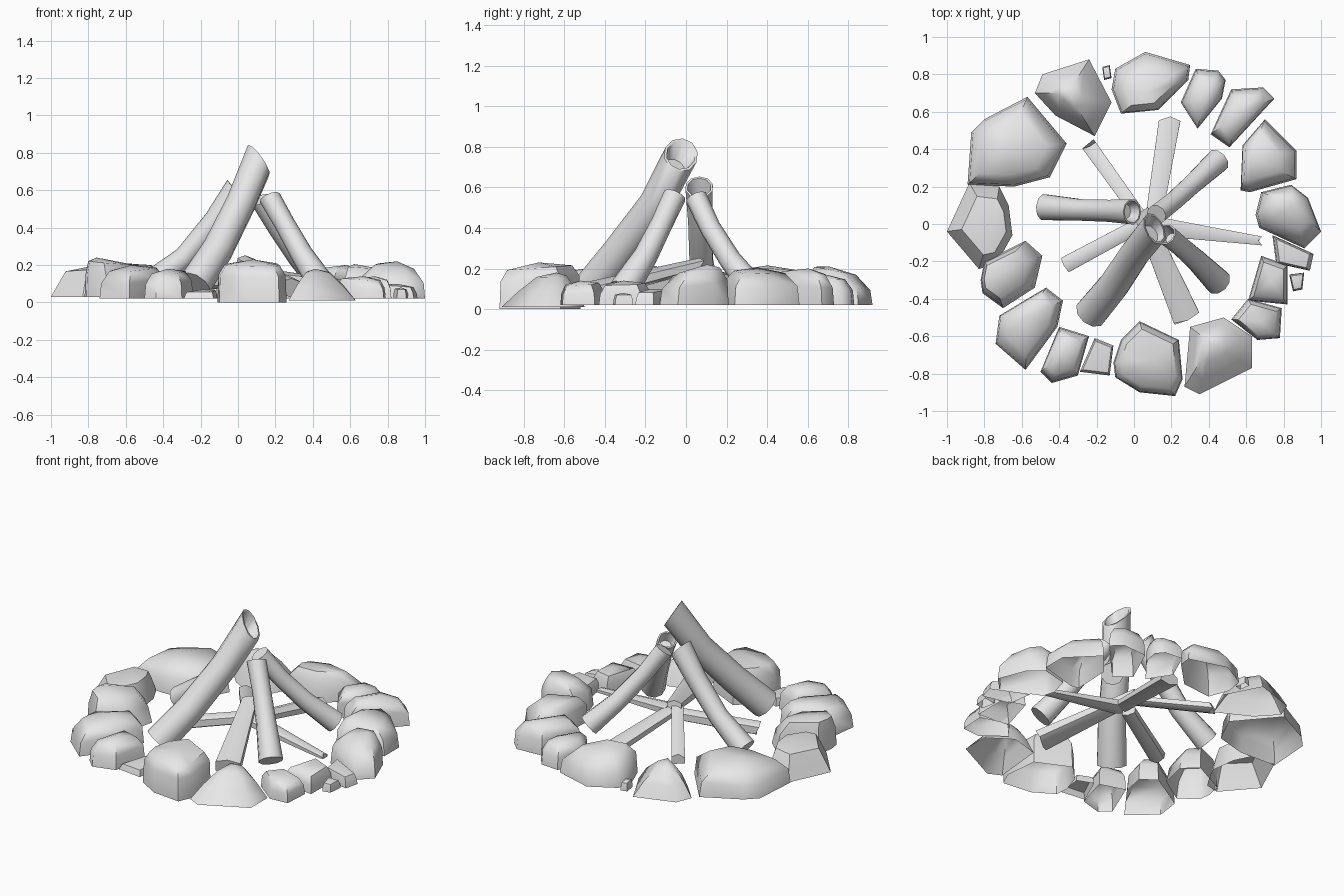
import bpy, bmesh, math, random
from mathutils import Vector

if "Cube" in bpy.data.objects:
    bpy.data.objects.remove(bpy.data.objects["Cube"])

random.seed(4)
grey = bpy.data.materials.new("ash_grey")
grey.diffuse_color = (0.8, 0.8, 0.8, 1)
grey.use_nodes = True
grey.node_tree.nodes["Principled BSDF"].inputs["Base Color"].default_value = grey.diffuse_color


def finish(name, bm, angle):
    bmesh.ops.recalc_face_normals(bm, faces=bm.faces)
    mesh = bpy.data.meshes.new(name)
    bm.to_mesh(mesh)
    bm.free()
    mesh.materials.append(grey)
    ob = bpy.data.objects.new(name, mesh)
    bpy.context.collection.objects.link(ob)
    bpy.ops.object.select_all(action='DESELECT')
    ob.select_set(True)
    bpy.context.view_layer.objects.active = ob
    bpy.ops.object.shade_smooth_by_angle(angle=math.radians(angle))


def bridge(bm, a, b):
    n = len(a)
    for i in range(n):
        bm.faces.new((a[i], a[(i + 1) % n], b[(i + 1) % n], b[i]))


def rock(outline, height, crown=0.62, peak=(0, 0), base=0.02, waist=0.95, wall=0.58, tilt=(0, 0)):
    """Open-bottomed stone: ground outline, wall up to the waist, sloped crown, peak."""
    bm = bmesh.new()
    pts = [Vector((x, y, 0)) for x, y in outline]
    mid = sum(pts, Vector()) / len(pts)
    shift = Vector((peak[0], peak[1], 0))
    lean = Vector((tilt[0], tilt[1], 0)) - mid.normalized() * 0.07
    rings = []
    for scale, z in ((1, base), (waist, height * wall), (crown, height * 0.88)):
        ring = []
        for p in pts:
            q = mid + shift * (1 - scale) + (p - mid) * scale
            q.z = z
            if z > base:  # the outward side of each stone sits lower
                q.z = min(z + (q - mid).dot(lean), height)
            ring.append(bm.verts.new(q))
        rings.append(ring)
    bridge(bm, rings[0], rings[1])
    bridge(bm, rings[1], rings[2])
    tip = bm.verts.new((mid.x + shift.x, mid.y + shift.y, height))
    for i in range(len(pts)):
        bm.faces.new((rings[2][i], rings[2][(i + 1) % len(pts)], tip))
    finish("rock", bm, 50)


def timber(name, path, radii, sides=10, slant=0.0, lean=(1, 0, 0), hollow=False, flat=1.0, ragged=0.0):
    """Tapered bent branch; the last point is the cut end."""
    bm = bmesh.new()
    path = [Vector(p) for p in path]
    rings = []

    def ring(centre, axis, r, tilt=0.0, rough=0.0):
        side = axis.cross(Vector((0, 0, 1))).normalized()
        up = side.cross(axis)
        out = []
        for i in range(sides):
            a = math.tau * (i + 0.5) / sides
            v = (side * math.cos(a) + up * math.sin(a) * flat) * r
            slide = -tilt * v.dot(Vector(lean)) + random.uniform(-rough, rough)
            out.append(bm.verts.new(centre + v + axis * slide))
        return out

    last = len(path) - 1
    for i, (p, r) in enumerate(zip(path, radii)):
        axis = (path[min(i + 1, last)] - path[max(i - 1, 0)]).normalized()
        rings.append(ring(p, axis, r, slant if i == last else 0, ragged if i in (0, last) else 0))
    if hollow:  # thin rim and recessed floor at the cut end
        rings.append(ring(path[-1], axis, radii[-1] * 0.85, slant))
        rings.append(ring(path[-1] - axis * 0.07, axis, radii[-1] * 0.6, slant * 0.5))
    for a, b in zip(rings, rings[1:]):
        bridge(bm, a, b)
    bm.faces.new(rings[0])
    bm.faces.new(rings[-1])
    finish(name, bm, 60)


# Ring of stones, clockwise from the back
rock([(-.12, .72), (-.10, .83), (.06, .92), (.30, .85), (.29, .77), (.13, .61), (-.07, .59)],
     .21, .62, (0, -.05), tilt=(0, -.12))
rock([(.25, .65), (.33, .83), (.45, .82), (.49, .77), (.47, .67), (.34, .51)], .17, .68, (0, -.02))
rock([(.41, .48), (.52, .72), (.69, .73), (.75, .67), (.51, .41)], .2, .68)
rock([(.57, .18), (.58, .42), (.70, .56), (.87, .39), (.87, .24), (.62, .17)], .205, .65, (-.08, .03))
rock([(.65, .05), (.68, .17), (.84, .21), (.93, .14), (1, -.04), (.91, -.13), (.67, -.02)],
     .22, .6, (.04, .05), tilt=(0, .12))
rock([(.74, -.06), (.96, -.16), (.94, -.25), (.76, -.21)], .1, .8)
rock([(.83, -.27), (.91, -.26), (.90, -.35), (.85, -.36)], .08, .8)
rock([(.61, -.41), (.68, -.17), (.82, -.22), (.82, -.43)], .14, .75)
rock([(.52, -.51), (.61, -.40), (.79, -.45), (.78, -.61), (.66, -.62)], .14, .75)
rock([(.27, -.87), (.30, -.55), (.48, -.50), (.63, -.60), (.63, -.77), (.35, -.91)],
     .18, .36, (-.03, .06), .01, .7, .5)
rock([(-.11, -.74), (-.07, -.62), (.03, -.52), (.24, -.62), (.26, -.83), (.22, -.92), (.03, -.90), (-.10, -.82)],
     .23, .8, (.02, .02), 0, .97, .65)
rock([(-.29, -.79), (-.21, -.61), (-.11, -.65), (-.13, -.81)], .07, .85)
rock([(-.50, -.79), (-.40, -.55), (-.24, -.60), (-.30, -.81), (-.44, -.85)], .18, .7, (0, .03))
rock([(-.74, -.64), (-.72, -.49), (-.47, -.34), (-.38, -.41), (-.41, -.55), (-.58, -.78)], .2, .7, (-.02, .04))
rock([(-.82, -.30), (-.80, -.20), (-.58, -.09), (-.49, -.17), (-.53, -.34), (-.70, -.45), (-.81, -.37)],
     .24, .7, (-.08, 0), .03, .92, tilt=(-.15, 0))
rock([(-1, -.04), (-.88, .22), (-.72, .20), (-.67, .10), (-.65, -.06), (-.74, -.22), (-.83, -.24)],
     .2, .68, (.03, 0), .03, .83)
rock([(-.89, .21), (-.87, .49), (-.80, .56), (-.57, .68), (-.36, .43), (-.45, .25), (-.64, .20)],
     .215, .68, (-.03, 0), .03, .95)
rock([(-.53, .70), (-.49, .80), (-.24, .88), (-.12, .65), (-.21, .47), (-.42, .58)],
     .21, .32, (-.02, .02), .02, .72, .5)
rock([(-.17, .84), (-.13, .85), (-.12, .78), (-.16, .77)], .08, .8)

# Standing logs leaning together
timber("tall_log", [(-.23, -.475, .095), (-.11, -.33, .28), (.01, -.15, .52), (.11, -.025, .76)],
       [.09, .085, .082, .085], slant=.7, hollow=True)
timber("left_log", [(-.48, .09, .09), (-.285, .075, .24), (-.12, .07, .44), (-.01, .065, .60)],
       [.072, .06, .062, .07], slant=.3, hollow=True)
timber("right_front_log", [(.45, -.31, .09), (.34, -.2, .26), (.25, -.12, .42), (.17, -.055, .56)],
       [.073, .06, .055, .058], slant=.1, hollow=True)
timber("right_back_log", [(.45, .34, .09), (.32, .22, .24), (.21, .12, .4), (.12, .05, .55)],
       [.067, .055, .052, .055], slant=.1)

# Split kindling radiating on the ground: outer end, inner end, radii, flatness
sticks = [((-.24, .42, .08), (.04, .03, .2), .045, .04, .7),
          ((.19, .55, .06), (.1, .0, .15), .066, .05, .55),
          ((.68, -.09, .09), (.1, -.01, .15), .027, .06, .6),
          ((.28, -.5, .08), (.04, .06, .22), .085, .05, .6),
          ((-.37, -.22, .075), (.04, .0, .14), .05, .045, .9)]
for outer, inner, r0, r1, flat in sticks:
    middle = (Vector(outer) + Vector(inner)) / 2
    timber("kindling", [outer, middle, inner], [r0, (r0 + r1) / 2, r1],
           sides=6, flat=flat, ragged=.02)
